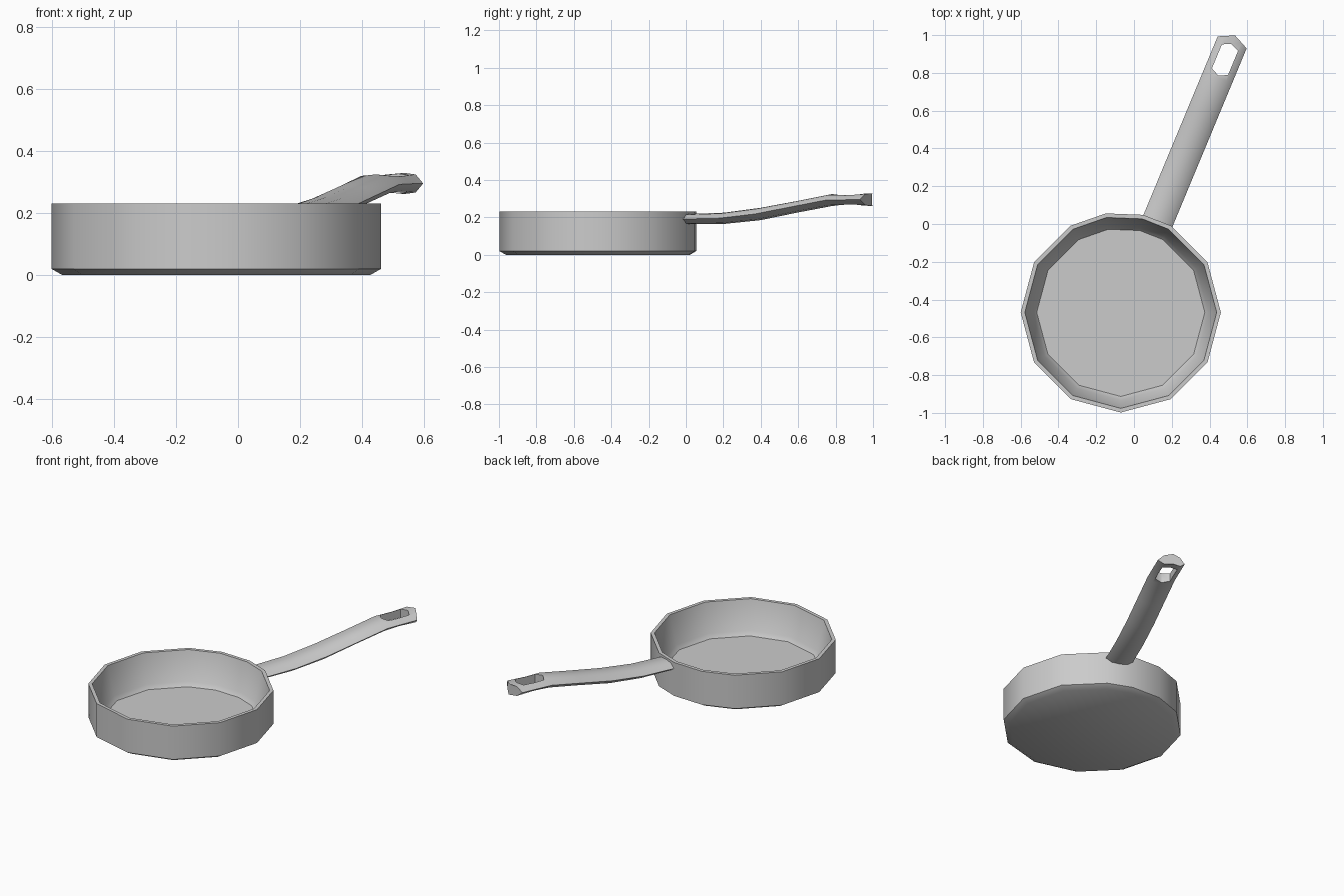
import bpy, math

if "Cube" in bpy.data.objects:
    bpy.data.objects.remove(bpy.data.objects["Cube"])

def make_object(name, verts, faces):
    mesh = bpy.data.meshes.new(name)
    mesh.from_pydata(verts, [], faces)
    mesh.update()
    ob = bpy.data.objects.new(name, mesh)
    bpy.context.collection.objects.link(ob)
    return ob

def bridge_rings(rings):
    """Connect equal-length closed rings and cap both ends."""
    n = len(rings[0])
    verts = [p for r in rings for p in r]
    faces = [list(range(n))[::-1], list(range((len(rings) - 1) * n, len(rings) * n))]
    for k in range(len(rings) - 1):
        for i in range(n):
            j = (i + 1) % n
            faces.append([k * n + i, k * n + j, (k + 1) * n + j, (k + 1) * n + i])
    return verts, faces

def smooth(ob, angle):
    bpy.ops.object.select_all(action='DESELECT')
    ob.select_set(True)
    bpy.context.view_layer.objects.active = ob
    bpy.ops.object.shade_smooth_by_angle(angle=math.radians(angle))

# Pan body: low-poly lathe, the back corner split in two for the handle seat
CX, CY = -0.07, -0.468
angles = [0, 30, 60, 77, 98.6] + list(range(120, 360, 30))
profile = [(0.495, 0), (0.53, 0.02), (0.53, 0.23), (0.508, 0.23), (0.465, 0.05), (0.445, 0.025)]
rings = [[(CX + r * math.cos(math.radians(a)), CY + r * math.sin(math.radians(a)), z)
          for a in angles] for r, z in profile]
pan = make_object("pan_body", *bridge_rings(rings))
smooth(pan, 40)

# Handle: rounded strip swept along a rising line
def on_handle(s, t, z):
    return (0.128 + 0.384 * s + 0.923 * t, 0.02 + 0.923 * s - 0.384 * t, z)

stations = [(-0.01, 0.191, 0.027), (0.2, 0.195, 0.03), (0.41, 0.218, 0.033),
            (0.62, 0.256, 0.031), (0.82, 0.292, 0.032), (0.92, 0.294, 0.028),
            (1.02, 0.295, 0.034)]
section = [(-0.083, 0), (-0.05, -0.85), (0, -1), (0.05, -0.85),
           (0.083, 0), (0.05, 0.85), (0, 1), (-0.05, 0.85)]
rings = []
for s, mid, half in stations:
    tip = 0.04 if s > 1 else 0
    rings.append([on_handle(s + tip * (1 - abs(t) / 0.083), t, mid + half * h)
                  for t, h in section])
handle = make_object("handle", *bridge_rings([r[::-1] for r in rings]))

# Hanging hole: hexagonal cutter
hexagon = [(0.829, 0), (0.852, 0.046), (0.99, 0.046), (1.01, 0), (0.99, -0.046), (0.852, -0.046)]
cutter = make_object("hole_cutter", *bridge_rings(
    [[on_handle(s, t, z) for s, t in hexagon] for z in (0.5, 0.1)]))

# Consistent outward normals before cutting
import bmesh
for ob in (pan, handle, cutter):
    bm = bmesh.new()
    bm.from_mesh(ob.data)
    bmesh.ops.recalc_face_normals(bm, faces=bm.faces)
    bm.to_mesh(ob.data)
    bm.free()

mod = handle.modifiers.new("hanging_hole", 'BOOLEAN')
mod.operation = 'DIFFERENCE'
mod.solver = 'EXACT'
mod.object = cutter
bpy.context.view_layer.objects.active = handle
bpy.ops.object.modifier_apply(modifier=mod.name)
bpy.data.objects.remove(cutter)
smooth(handle, 62)
